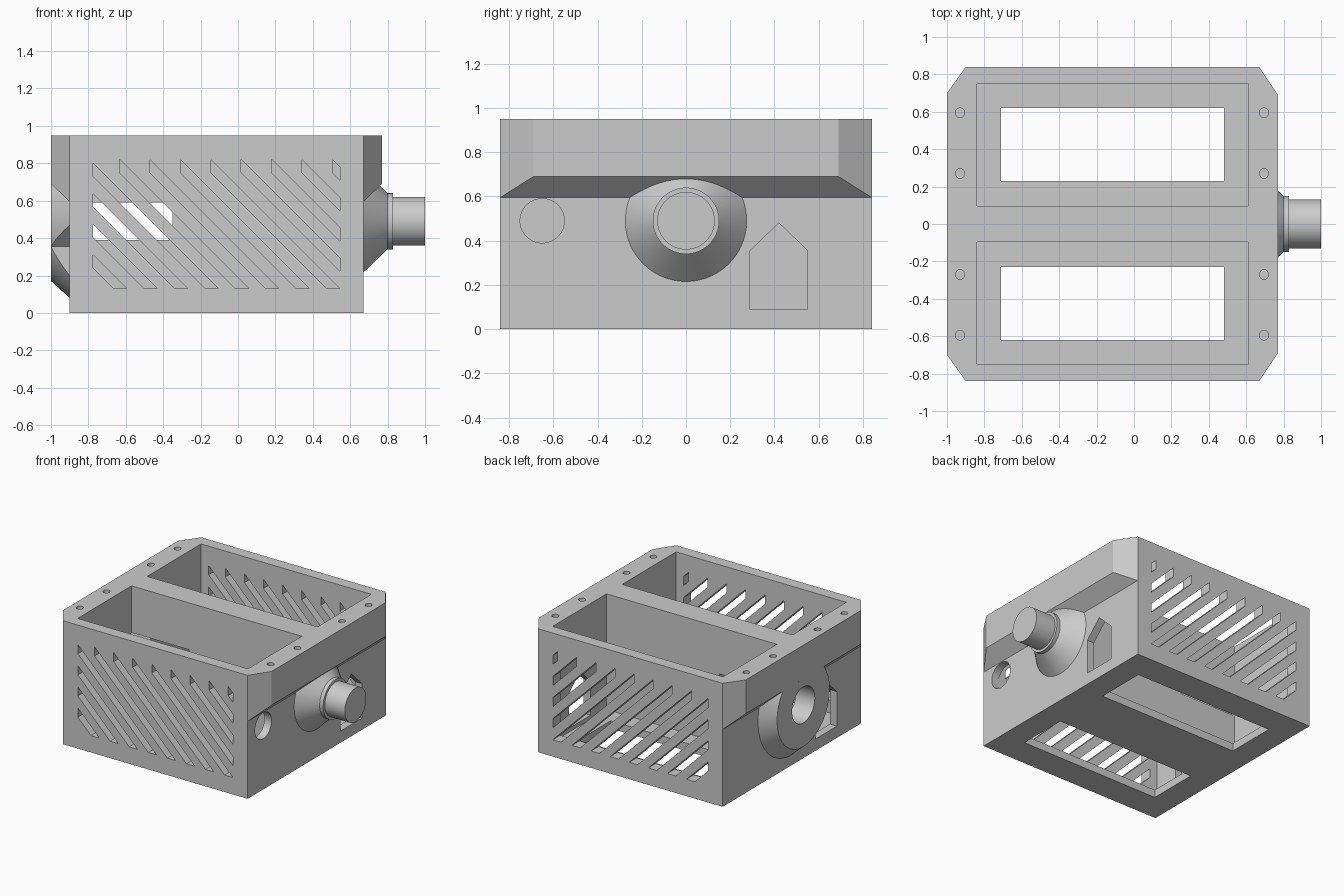
import bpy, bmesh, math
from mathutils import Vector

if "Cube" in bpy.data.objects:
    bpy.data.objects.remove(bpy.data.objects["Cube"])

grey = bpy.data.materials.new("light_grey")
grey.diffuse_color = (0.6, 0.6, 0.6, 1)
grey.use_nodes = True
grey.node_tree.nodes["Principled BSDF"].inputs["Base Color"].default_value = grey.diffuse_color


def make_object(name, bm):
    bmesh.ops.recalc_face_normals(bm, faces=bm.faces)
    mesh = bpy.data.meshes.new(name)
    bm.to_mesh(mesh)
    bm.free()
    obj = bpy.data.objects.new(name, mesh)
    bpy.context.collection.objects.link(obj)
    mesh.materials.append(grey)
    return obj


def add_prism(bm, pts, axis, a, b):
    """Extrude a 2D outline along an axis (x: yz, y: xz, z: xy) from a to b."""
    def place(p, t):
        u, v = p
        return {"x": (t, u, v), "y": (u, t, v), "z": (u, v, t)}[axis]
    face = bm.faces.new([bm.verts.new(place(p, a)) for p in pts])
    out = bmesh.ops.extrude_face_region(bm, geom=[face])
    step = Vector(place((0, 0), b - a))
    for v in out["geom"]:
        if isinstance(v, bmesh.types.BMVert):
            v.co += step


def circle(cu, cv, r, n=64):
    return [(cu + r * math.cos(2 * math.pi * i / n),
             cv + r * math.sin(2 * math.pi * i / n)) for i in range(n)]


def rect(u0, u1, v0, v1):
    return [(u0, v0), (u1, v0), (u1, v1), (u0, v1)]


def prisms(name, items):
    bm = bmesh.new()
    for item in items:
        add_prism(bm, *item)
    return make_object(name, bm)


def lathe_x(name, profile, z, n=96):
    """Solid of revolution about the x direction from (x, radius) pairs."""
    bm = bmesh.new()
    rings = [[bm.verts.new((x, u, v)) for u, v in circle(0, z, r, n)] for x, r in profile]
    for p, q in zip(rings, rings[1:]):
        for i in range(n):
            j = (i + 1) % n
            bm.faces.new((p[i], p[j], q[j], q[i]))
    bm.faces.new(rings[0])
    bm.faces.new(rings[-1])
    return make_object(name, bm)


def combine(target, other, operation):
    mod = target.modifiers.new("combine", "BOOLEAN")
    mod.operation, mod.object, mod.solver = operation, other, "EXACT"
    bpy.context.view_layer.objects.active = target
    bpy.ops.object.modifier_apply(modifier=mod.name)
    bpy.data.objects.remove(other)


XL, XR, Y = -0.90, 0.67, 0.84     # lower box walls
AXIS_Z = 0.49                     # height of the pipe axis

# housing: chamfered block
housing = prisms("housing", [([(XL, -Y), (XR, -Y), (0.77, -0.69), (0.77, 0.69),
                               (XR, Y), (XL, Y), (-1, 0.70), (-1, -0.70)], "z", 0, 0.95)])

# trim the sides below the flange, leaving a sloped underside
for x, s in ((XR, 1), (XL, -1)):
    outline = [(x, -0.2), (x, 0.595), (x + s * 0.2, 0.785), (x + s * 0.2, -0.2)]
    combine(housing, prisms("side_trim", [(outline, "y", -1, 1)]), "DIFFERENCE")

# tapered socket boss on the left, stepped spigot on the right
combine(housing, lathe_x("socket_boss", [(-0.87, 0.437), (-0.9995, 0.32)], AXIS_Z), "UNION")
combine(housing, lathe_x("spigot", [(0.64, 0.303), (0.80, 0.15), (0.83, 0.15),
                                    (0.83, 0.13), (1.0, 0.13)], AXIS_Z), "UNION")

# two bays open at the top, with smaller openings through the floor
bays, floors = [], []
for s in (-1, 1):
    bays.append((rect(-0.84, 0.61, *sorted((s * 0.095, s * 0.75))), "z", 0.06, 1.1))
    floors.append((rect(-0.71, 0.48, *sorted((s * 0.23, s * 0.62))), "z", -0.1, 0.2))
combine(housing, prisms("bay_cutter", bays), "DIFFERENCE")
combine(housing, prisms("floor_cutter", floors), "DIFFERENCE")

# socket bore running into the middle wall
combine(housing, prisms("bore_cutter", [(circle(0, AXIS_Z, 0.138), "x", -1.1, -0.35)]),
        "DIFFERENCE")

# house-shaped ports and one round cable port
def port(s):
    return [(s * 0.29, 0.09), (s * 0.55, 0.09), (s * 0.55, 0.355),
            (s * 0.42, 0.48), (s * 0.29, 0.355)]


combine(housing, prisms("port_cutter", [
    (port(1), "x", 0.55, 0.9),
    (port(-1), "x", -1.1, -0.78),
    (circle(-0.65, AXIS_Z, 0.10), "x", 0.55, 0.9)]), "DIFFERENCE")

# blind screw holes in the flange
combine(housing, prisms("screw_cutter", [
    (circle(x, y, 0.025, 24), "z", 0.75, 1.1)
    for x in (-0.93, 0.695) for y in (-0.595, -0.27, 0.27, 0.595)]), "DIFFERENCE")

# diagonal vent slots in the front and back walls
slots = []
for k in range(12):
    c = -0.463 + 0.1625 * k       # upper edge is x + z = c
    x0 = max(-0.775, c - 0.82)
    if c - 0.13 <= 0.548:         # ends on the bottom line
        end = [(c - 0.13, 0.13), (c - 0.20, 0.13)]
    else:                         # ends on the right line
        end = [(0.545, c - 0.545), (0.545, c - 0.615)]
    outline = [(x0, c - x0)] + end + [(x0, c - 0.07 - x0)]
    for a, b in ((-0.9, -0.7), (0.7, 0.9)):
        slots.append((outline, "y", a, b))
combine(housing, prisms("slot_cutter", slots), "DIFFERENCE")

# smooth the round parts, keep hard edges
bpy.ops.object.select_all(action="DESELECT")
housing.select_set(True)
bpy.context.view_layer.objects.active = housing
bpy.ops.object.shade_smooth_by_angle(angle=math.radians(25))
